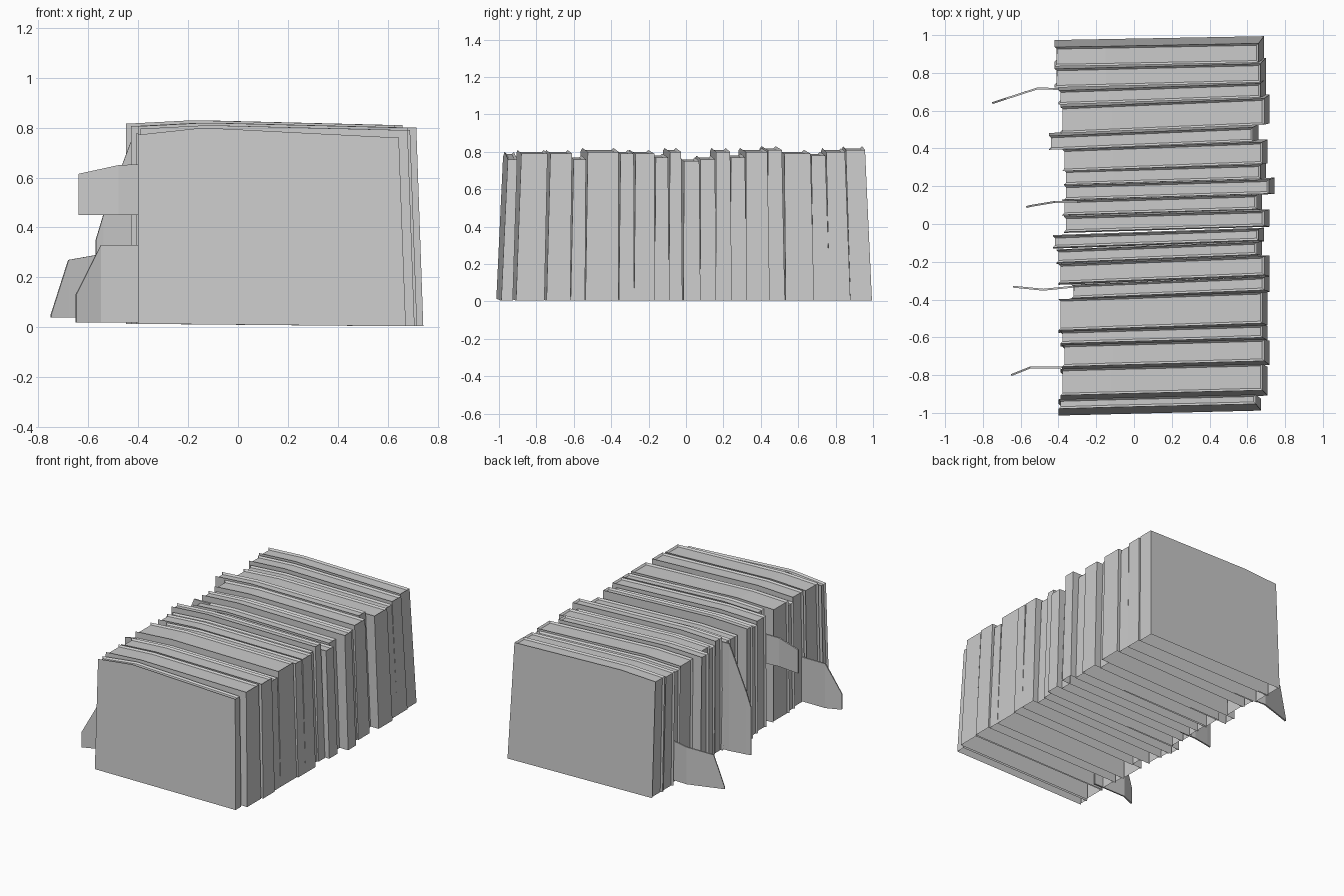
import bpy
import bmesh

cube = bpy.data.objects.get("Cube")
if cube:
    bpy.data.objects.remove(cube, do_unlink=True)

# Single plain grey for every part
GREY = (0.6, 0.6, 0.6, 1)
grey = bpy.data.materials.new("plain grey")
grey.use_nodes = True
grey.diffuse_color = GREY
shader = next(n for n in grey.node_tree.nodes if n.type == "BSDF_PRINCIPLED")
shader.inputs["Base Color"].default_value = GREY

BOARD = 0.011     # cover edge around the recessed pages
FLARE = 0.028     # how far the foot of a spine stands out
SPREAD = 0.006    # books are a little thicker at the foot
SPINE_X = 0.68


def finish(name, bm):
    """Turn a bmesh into a grey, flat shaded object."""
    mesh = bpy.data.meshes.new(name)
    bm.to_mesh(mesh)
    bm.free()
    mesh.materials.append(grey)
    obj = bpy.data.objects.new(name, mesh)
    bpy.context.collection.objects.link(obj)
    return obj


def make_book(number, near, far, left, right, top, turn, droop=1):
    """Hollow book, open underneath, with pages set back from the cover."""
    middle = (near + far) / 2
    lean = 0.012 * middle + 0.026 * middle ** 3
    crown = left + 0.25 * (right - left)

    # Side shape: fore edge foot, spine foot, spine head, crown, fore edge head
    outline = [
        (left, 0.014),
        (right + FLARE, 0.004),
        (right, top - 0.02 * droop),
        (crown, top),
        (left, top - 0.014 * droop),
    ]

    bm = bmesh.new()

    def board(y, spread):
        verts = []
        for x, z in outline:
            foot = 1 - z / 0.8
            slant = turn * (x - SPINE_X)
            verts.append(bm.verts.new((x, y + slant + (lean + spread) * foot, z)))
        return verts

    front, back = board(near, -SPREAD), board(far, SPREAD)
    bm.faces.new(front)
    bm.faces.new(back[::-1])

    # Spine, two top faces and fore edge; the underside stays open
    edges = [bm.faces.new((front[i], back[i], back[(i + 1) % 5], front[(i + 1) % 5]))
             for i in range(1, 5)]
    bmesh.ops.recalc_face_normals(bm, faces=bm.faces)
    bmesh.ops.inset_region(bm, faces=edges[1:], thickness=BOARD, depth=-BOARD,
                           use_even_offset=True, use_boundary=False)
    finish(f"book_{number}", bm)


# Books from front to back:
# near y, far y, fore edge x, spine x, height, turn, droop of the top edge
BOOKS = [
    (-.95, -.9, -.4, .645, .8, .025, 2),
    (-.88, -.74, -.39, .68, .81, .025),
    (-.725, -.61, -.38, .69, .81, .028),
    (-.6, -.535, -.39, .68, .78, .03),
    (-.525, -.36, -.4, .68, .82, .035),
    (-.35, -.28, -.33, .69, .81, .042),
    (-.27, -.17, -.4, .69, .81, .04),
    (-.16, -.095, -.41, .65, .79, .04),
    (-.085, -.025, -.43, .66, .82, .035),
    (-.01, .07, -.37, .69, .77, .03),
    (.08, .155, -.38, .65, .78, .03),
    (.16, .235, -.37, .715, .82, .03),
    (.24, .315, -.37, .67, .79, .03),
    (.32, .435, -.38, .68, .82, .038),
    (.44, .515, -.45, .63, .83, .042),
    (.525, .665, -.39, .69, .81, .042),
    (.67, .745, -.4, .67, .8, .035),
    (.75, .85, -.42, .67, .82, .025),
    (.855, .958, -.42, .66, .83, .018),
]
for number, book in enumerate(BOOKS, start=1):
    make_book(number, *book)


def make_sheet(name, columns):
    """Bent paper sheet through upright columns of (x, y, low z, high z)."""
    bm = bmesh.new()
    pairs = [(bm.verts.new((x, y, low)), bm.verts.new((x, y, high)))
             for x, y, low, high in columns]
    for a, b in zip(pairs, pairs[1:]):
        bm.faces.new((a[0], b[0], b[1], a[1]))
    sheet = finish(name, bm)
    thick = sheet.modifiers.new("paper", "SOLIDIFY")
    thick.thickness = 0.01
    thick.offset = 0


# Loose sheets poking out from between the books
make_sheet("loose_sheet_front", [
    (-.3, -.758, .02, .33), (-.55, -.76, .02, .33), (-.65, -.8, .02, .13)])
make_sheet("loose_sheet_high", [
    (-.25, -.325, .45, .66), (-.48, -.348, .45, .65), (-.64, -.332, .45, .615)])
make_sheet("loose_sheet_tall", [
    (-.3, .117, .02, .77), (-.42, .117, .02, .77),
    (-.54, .097, .02, .45), (-.57, .09, .02, .35)])
make_sheet("loose_sheet_back", [
    (-.3, .712, .04, .33), (-.51, .718, .04, .3),
    (-.68, .663, .04, .27), (-.75, .64, .04, .05)])
